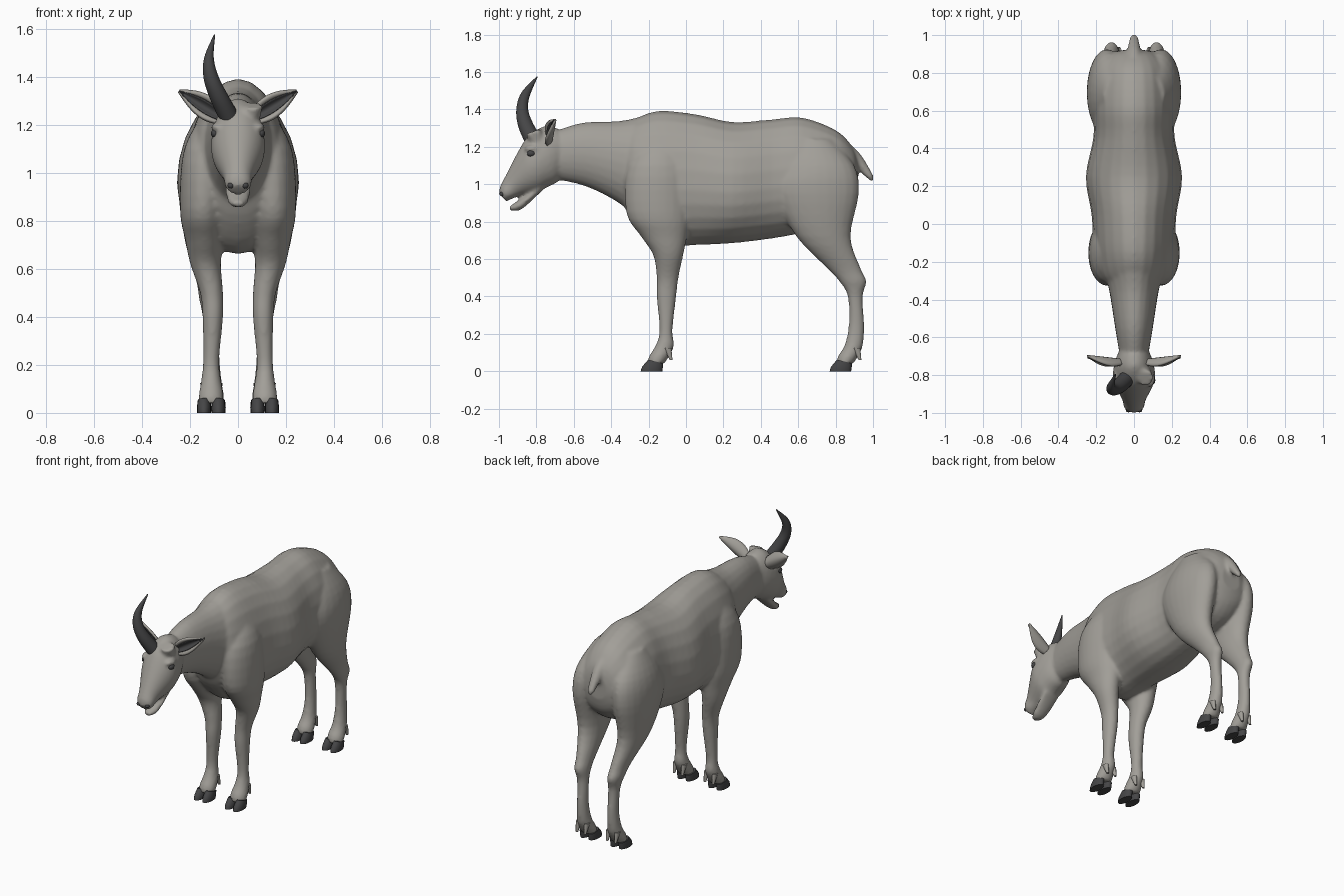
import bpy, bmesh, math
from mathutils import Vector

if "Cube" in bpy.data.objects:
    bpy.data.objects.remove(bpy.data.objects["Cube"])


def material(name, colour):
    mat = bpy.data.materials.new(name)
    mat.use_nodes = True
    mat.diffuse_color = (*colour, 1)
    mat.node_tree.nodes["Principled BSDF"].inputs["Base Color"].default_value = (*colour, 1)
    return mat


hide_grey = material("hide_grey", (0.36, 0.345, 0.315))
horn_dark = material("horn_dark", (0.06, 0.06, 0.062))


def select(objs):
    bpy.ops.object.select_all(action="DESELECT")
    for obj in objs:
        obj.select_set(True)
    bpy.context.view_layer.objects.active = objs[0]


def finish(name, bm, mat):
    bmesh.ops.recalc_face_normals(bm, faces=bm.faces)
    mesh = bpy.data.meshes.new(name)
    bm.to_mesh(mesh)
    bm.free()
    mesh.materials.append(mat)
    obj = bpy.data.objects.new(name, mesh)
    bpy.context.collection.objects.link(obj)
    select([obj])
    bpy.ops.object.shade_smooth_by_angle(angle=math.radians(50))
    return obj


def spline(stations, sub):
    """Catmull-Rom refinement of a list of number tuples."""
    out, last = [], len(stations) - 1
    for i in range(last):
        a, b, c, d = (stations[max(0, min(last, i + k))] for k in (-1, 0, 1, 2))
        for s in range(sub):
            t = s / sub
            out.append([q + t / 2 * (r - p + t * (2 * p - 5 * q + 4 * r - e + t * (3 * (q - r) + e - p)))
                        for p, q, r, e in zip(a, b, c, d)])
    return out + [stations[-1]]


def bridge(bm, rows, closed):
    """Faces between neighbouring rows of vertices."""
    for r, s in zip(rows, rows[1:]):
        for k in range(0 if closed else 1, len(r)):
            bm.faces.new((r[k - 1], r[k], s[k], s[k - 1]))


def loft(name, stations, side=1, mat=hide_grey, wide=0.5, sub=4, n=24):
    """Closed tube; a station is (y1, z1, y2, z2, x, half width)."""
    bm = bmesh.new()
    rings = []
    for y1, z1, y2, z2, x, w in spline(stations, sub):
        p, q = Vector((side * x, y1, z1)), Vector((side * x, y2, z2))
        mid = p.lerp(q, wide)
        ring = []
        for k in range(n):
            angle = math.tau * k / n
            rise = math.sin(angle)
            end = p if rise > 0 else q
            ring.append(bm.verts.new(mid + (end - mid) * abs(rise) + Vector((w * math.cos(angle), 0, 0))))
        rings.append(ring)
    bridge(bm, rings, True)
    bm.faces.new(rings[0])
    bm.faces.new(rings[-1])
    return finish(name, bm, mat)


def ball(name, centre, size, mat):
    bm = bmesh.new()
    bmesh.ops.create_icosphere(bm, subdivisions=3, radius=1)
    bmesh.ops.scale(bm, vec=size, verts=bm.verts)
    bmesh.ops.translate(bm, vec=centre, verts=bm.verts)
    return finish(name, bm, mat)


def ear(name, side, width, forward, mat, thickness):
    """Cupped leaf opening to the front."""
    bm = bmesh.new()
    base, tip = Vector((0.07, -0.72, 1.235)), Vector((0.246, -0.7, 1.342))
    across = Vector((-0.35, 0, 0.9))
    rows = []
    for i in range(13):
        u = i / 12
        w = width * math.sin(math.pi * (0.22 + 0.77 * u))
        row = []
        for j in range(9):
            v = j / 4 - 1
            p = base.lerp(tip, u) + across * v * w
            p.y -= 0.8 * w * v * v + forward
            p.x *= side
            row.append(bm.verts.new(p))
        rows.append(row)
    bridge(bm, rows, False)
    shell = finish(name, bm, mat).modifiers.new("thickness", "SOLIDIFY")
    shell.thickness = thickness
    shell.offset = 0


# Trunk: y, top, bottom, half width
trunk = [(-.35, 1.29, .93, .1), (-.28, 1.345, .79, .175), (-.15, 1.392, .67, .21), (.05, 1.375, .675, .225),
         (.25, 1.333, .685, .255), (.46, 1.347, .71, .215), (.62, 1.357, .74, .215), (.8, 1.29, .79, .195),
         (.89, 1.2, .87, .14), (.92, 1.12, .96, .07)]
body = loft("body", [(y, top, y, bottom, 0, w) for y, top, bottom, w in trunk], wide=.58)

# Neck, head and lower jaw
neck = loft("neck", [(-.25, 1.36, -.22, .78, 0, .16), (-.36, 1.338, -.36, .9, 0, .13),
                     (-.56, 1.328, -.54, .99, 0, .1), (-.74, 1.27, -.72, 1.03, 0, .07)])
head = loft("head", [(-.69, 1.3, -.66, 1.06, 0, .08), (-.76, 1.31, -.69, 1.01, 0, .1),
                     (-.84, 1.26, -.74, .985, 0, .112), (-.887, 1.195, -.79, .96, 0, .106),
                     (-.968, 1.04, -.88, .94, 0, .063), (-.995, .985, -.93, .922, 0, .056),
                     (-1, .95, -.96, .907, 0, .036)])
jaw = loft("lower_jaw", [(-.78, 1, -.77, .965, 0, .06), (-.9, .912, -.88, .865, 0, .046),
                         (-.948, .88, -.94, .86, 0, .022)])

# Tail and broken horn stump
tail = loft("tail", [(.84, 1.25, .8, 1.15, 0, .05), (.93, 1.165, .89, 1.1, 0, .036),
                     (1, 1.05, .965, 1.035, 0, .024), (1, 1.018, .985, 1.016, 0, .01)])
stump = loft("horn_stump", [(-.83, 1.2, -.75, 1.23, .045, .045), (-.857, 1.268, -.775, 1.298, .062, .042)])
body_parts = [body, neck, head, jaw, tail, stump]

# Legs from shoulder or hip to ankle: height, front, back, x, half width
front_leg = [(1.27, -.18, -.06, .08, .05), (1.1, -.31, .01, .13, .095), (.85, -.32, .02, .145, .097),
             (.72, -.24, .005, .14, .08), (.62, -.175, -.015, .135, .064), (.5, -.157, -.04, .11, .048),
             (.4, -.157, -.052, .105, .043), (.22, -.142, -.072, .112, .034)]
hind_leg = [(1.24, .58, .78, .1, .06), (1.1, .5, .9, .13, .1), (.95, .47, .925, .145, .105),
            (.72, .59, .88, .145, .077), (.55, .755, .935, .125, .049), (.48, .82, .965, .12, .043),
            (.4, .865, .945, .113, .035), (.25, .87, .953, .11, .032)]
foot = [(.14, .08, .178, .041), (.08, .044, .152, .051), (.04, .037, .125, .052)]

for side, word in ((1, "left"), (-1, "right")):
    for place, rows, toe in (("front", front_leg, -.242), ("hind", hind_leg, .768)):
        foot_x = rows[-1][3]
        leg = [(f, z, b, z, x, w) for z, f, b, x, w in rows]
        leg += [(toe + f, z, toe + b, z, foot_x, w) for z, f, b, w in foot]
        body_parts.append(loft(f"{word}_{place}_leg", leg, side))
        for k, claw in ((-1, "inner"), (1, "outer")):
            # Cloven hoof halves
            x = foot_x + k * .03
            loft(f"{word}_{place}_{claw}_hoof",
                 [(toe, 0, toe + .115, 0, x, .028), (toe + .008, .025, toe + .118, .02, x, .029),
                  (toe + .04, .062, toe + .12, .042, x, .026)], side, horn_dark, sub=2, n=16)
            # Dew claws
            loft(f"{word}_{place}_{claw}_dew_claw",
                 [(toe + .12, .125, toe + .165, .125, x, .016), (toe + .155, .06, toe + .17, .06, x, .008)],
                 side, n=10)
    # Brow, eye, nostril and ear
    body_parts.append(ball(f"{word}_brow", (side * .088, -.82, 1.192), (.024, .045, .018), hide_grey))
    ball(f"{word}_eye", (side * .095, -.828, 1.165), (.018, .023, .018), horn_dark)
    ball(f"{word}_nostril", (side * .03, -.983, .948), (.014, .014, .013), horn_dark)
    ear(f"{word}_ear", side, .047, 0, hide_grey, .014)
    ear(f"{word}_inner_ear", side, .026, .009, horn_dark, .004)

# Fuse the animal into one smooth skin
select(body_parts)
bpy.ops.object.join()
remesh = body.modifiers.new("fuse", "REMESH")
remesh.mode = "VOXEL"
remesh.voxel_size = .01
remesh.use_smooth_shade = True
relax = body.modifiers.new("relax", "SMOOTH")
relax.iterations = 8

# Single curved horn on the right
loft("right_horn", [(-.86, 1.22, -.78, 1.26, -.04, .045), (-.897, 1.31, -.82, 1.33, -.08, .041),
                    (-.907, 1.4, -.844, 1.4, -.112, .032), (-.88, 1.49, -.836, 1.47, -.121, .02),
                    (-.797, 1.578, -.793, 1.574, -.098, .003)], mat=horn_dark, sub=8)
